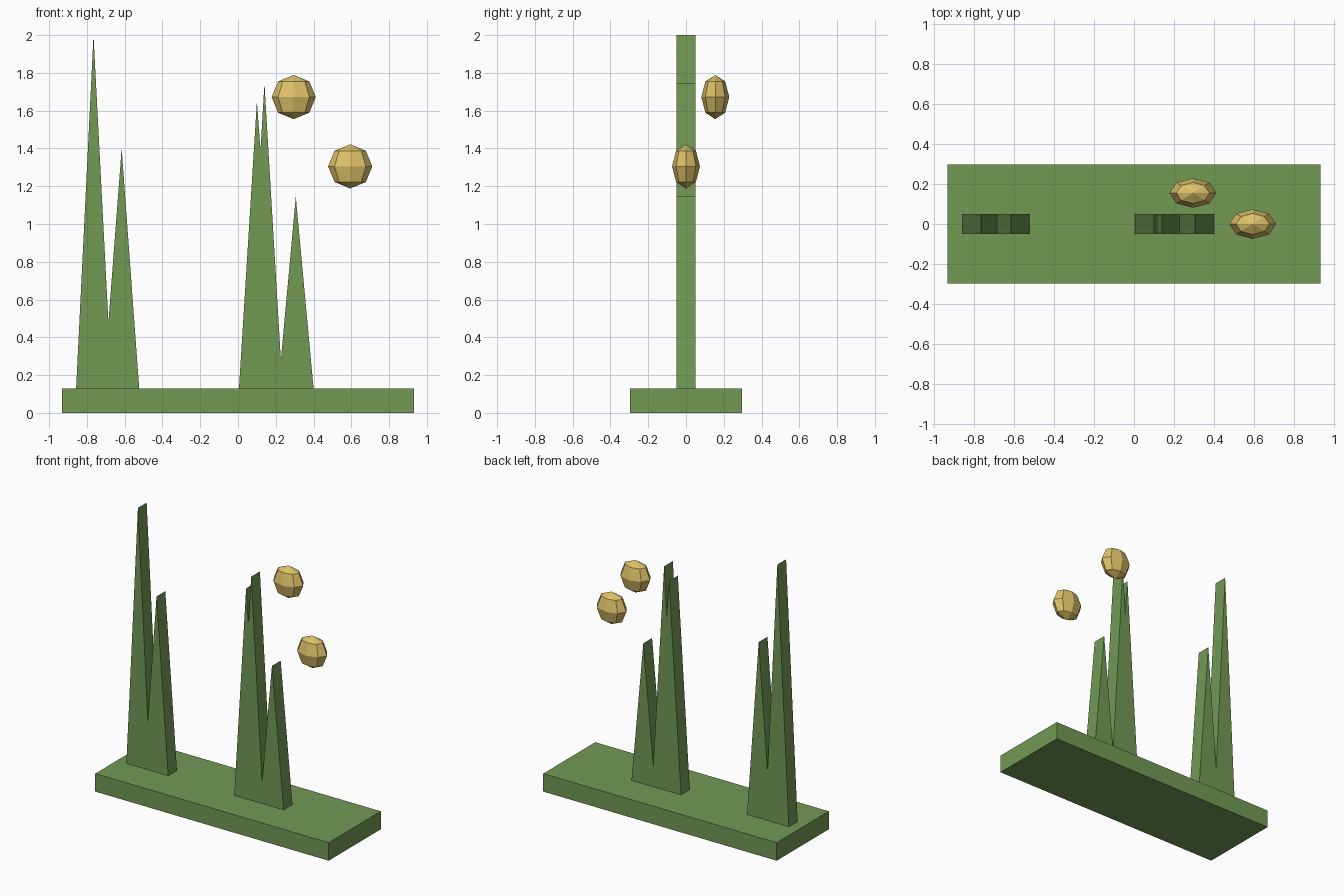
import bpy, bmesh
from mathutils import Matrix

if "Cube" in bpy.data.objects:
    bpy.data.objects.remove(bpy.data.objects["Cube"])


def material(name, color):
    m = bpy.data.materials.new(name)
    m.diffuse_color = color
    m.use_nodes = True
    m.node_tree.nodes["Principled BSDF"].inputs["Base Color"].default_value = m.diffuse_color
    return m


green = material("green", (0.17, 0.32, 0.09, 1))
gold = material("gold", (0.72, 0.53, 0.14, 1))


def finish(name, bm, mat, location=(0, 0, 0)):
    bmesh.ops.recalc_face_normals(bm, faces=bm.faces[:])
    mesh = bpy.data.meshes.new(name)
    bm.to_mesh(mesh)
    bm.free()
    mesh.materials.append(mat)
    obj = bpy.data.objects.new(name, mesh)
    obj.location = location
    bpy.context.collection.objects.link(obj)
    return obj


def extruded_profile(name, points, half_depth, mat):
    """Closed x/z outline given thickness along y."""
    bm = bmesh.new()
    face = bm.faces.new([bm.verts.new((x, -half_depth, z)) for x, z in points])
    ext = bmesh.ops.extrude_face_region(bm, geom=[face])
    moved = [v for v in ext["geom"] if isinstance(v, bmesh.types.BMVert)]
    bmesh.ops.translate(bm, verts=moved, vec=(0, 2 * half_depth, 0))
    return finish(name, bm, mat)


def flattened_ball(name, location):
    """Low-poly sphere, squashed front to back."""
    bm = bmesh.new()
    bmesh.ops.create_uvsphere(bm, u_segments=8, v_segments=4, radius=1,
                              matrix=Matrix.Diagonal((0.117, 0.074, 0.117, 1)))
    return finish(name, bm, gold, location)


# Base slab
W, H = 0.933, 0.13
extruded_profile("base", [(-W, 0), (W, 0), (W, H), (-W, H)], 0.297, green)

# Jagged spires
extruded_profile("left_spires", [
    (-0.857, H), (-0.765, 2.0), (-0.686, 0.48), (-0.616, 1.40), (-0.523, H),
], 0.05, green)
extruded_profile("right_spires", [
    (0.005, H), (0.10, 1.65), (0.119, 1.39), (0.14, 1.745),
    (0.227, 0.28), (0.306, 1.145), (0.40, H),
], 0.05, green)

# Floating balls
flattened_ball("upper_ball", (0.295, 0.155, 1.672))
flattened_ball("lower_ball", (0.594, 0, 1.305))
